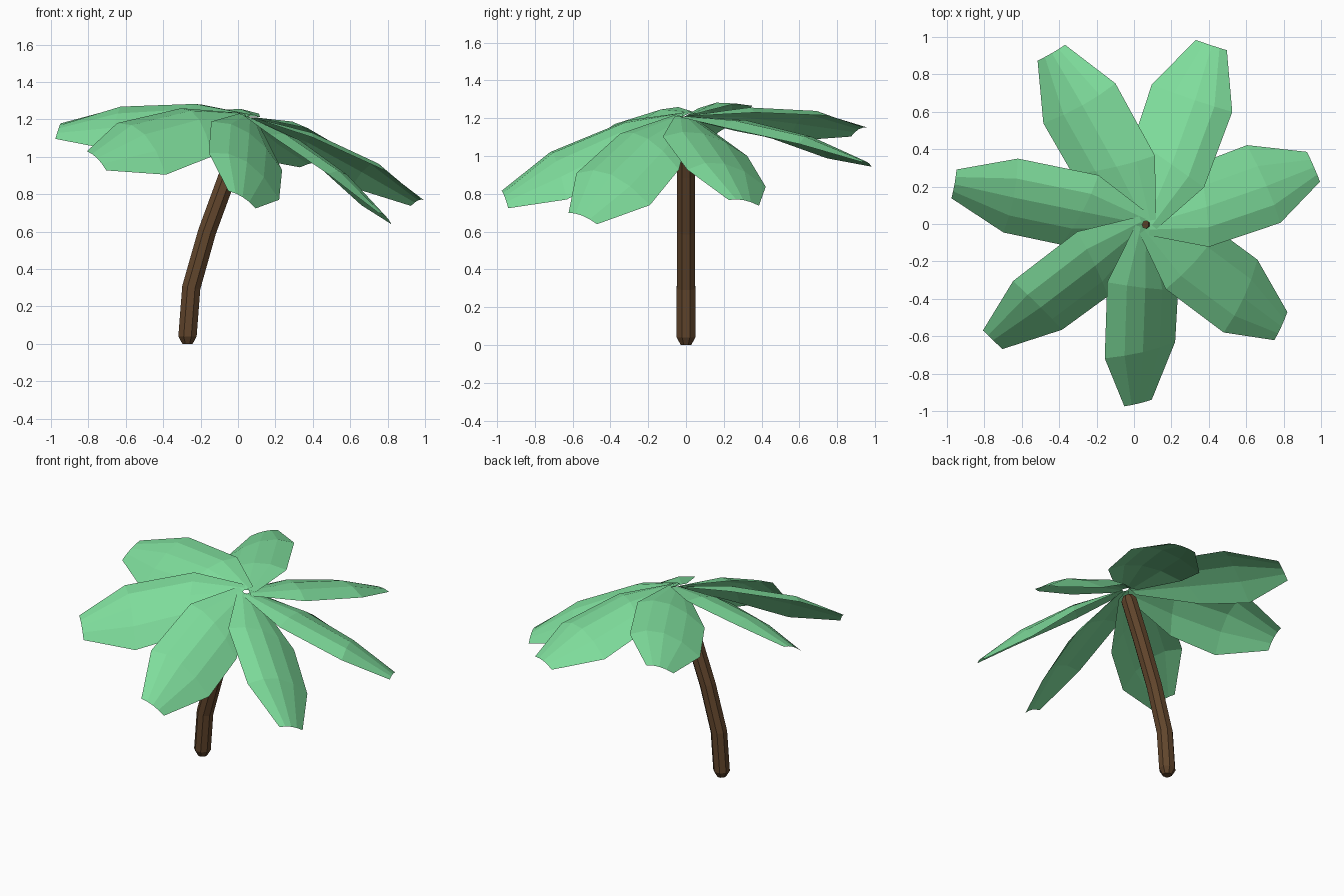
import bpy, bmesh, math
from mathutils import Vector, Matrix

if "Cube" in bpy.data.objects:
    bpy.data.objects.remove(bpy.data.objects["Cube"])


def material(name, color):
    m = bpy.data.materials.new(name)
    m.diffuse_color = (*color, 1)
    m.use_nodes = True
    m.node_tree.nodes["Principled BSDF"].inputs["Base Color"].default_value = m.diffuse_color
    return m


def grid_object(name, rows, mat, closed=False):
    """Flat-shaded mesh from rows of points; closed rows become a capped tube."""
    bm = bmesh.new()
    vr = [[bm.verts.new(p) for p in row] for row in rows]
    n = len(rows[0])
    for a, b in zip(vr, vr[1:]):
        for i in range(n if closed else n - 1):
            j = (i + 1) % n
            bm.faces.new((a[i], a[j], b[j], b[i]))
    if closed:
        bm.faces.new(vr[0][::-1])
        bm.faces.new(vr[-1])
        bmesh.ops.recalc_face_normals(bm, faces=bm.faces)
    else:
        bmesh.ops.recalc_face_normals(bm, faces=bm.faces)
        if sum(f.normal.z for f in bm.faces) < 0:
            bmesh.ops.reverse_faces(bm, faces=bm.faces)
    me = bpy.data.meshes.new(name)
    bm.to_mesh(me)
    bm.free()
    me.materials.append(mat)
    ob = bpy.data.objects.new(name, me)
    bpy.context.collection.objects.link(ob)
    return ob


green = material("leaf_green", (0.21, 0.72, 0.33))
brown = material("bark_brown", (0.12, 0.06, 0.025))

# Trunk: eight-sided tube along a leaning path of (x, z, radius)
path = [(-0.27, 0.0, 0.03), (-0.27, 0.04, 0.053), (-0.25, 0.30, 0.053),
        (-0.165, 0.60, 0.052), (-0.055, 0.90, 0.052), (0.04, 1.14, 0.052),
        (0.052, 1.17, 0.03)]
rows = []
for k, (x, z, r) in enumerate(path):
    if k < 2:
        t = Vector((0, 0, 1))
    else:
        a, b = path[k - 1], path[min(k + 1, len(path) - 1)]
        t = Vector((b[0] - a[0], 0, b[1] - a[1])).normalized()
    side = Vector((t.z, 0, -t.x))
    rows.append([Vector((x, 0, z)) + r * (math.cos(w) * side + math.sin(w) * Vector((0, 1, 0)))
                 for w in [math.tau * (i + 0.5) / 8 for i in range(8)]])
grid_object("trunk", rows, brown, closed=True)

# Leaf outline: high edge, low edge, and how far the middle arches up
leaf = [((0.0, -0.06, 0.03), (0.04, 0.06, -0.01), 0.01),
        ((0.305, -0.213, 0.0), (0.39, 0.207, -0.17), 0.07),
        ((0.731, -0.212, -0.11), (0.686, 0.21, -0.29), 0.08),
        ((1.016, -0.081, -0.253), (0.997, 0.082, -0.318), 0.015)]
leaf_rows = []
for p, q, arch in leaf:
    p, q = Vector(p), Vector(q)
    leaf_rows.append([p.lerp(q, s) + Vector((0.0, 0, arch * 4 * s * (1 - s)))
                      for s in (0, 0.25, 0.5, 0.75, 1)])

# Crown: seven leaves around an axis that leans to the front right
lean = math.radians(326)
crown = (Matrix.Translation((0.06, 0, 1.19)) @ Matrix.Rotation(lean, 4, 'Z')
         @ Matrix.Rotation(math.radians(14), 4, 'Y'))
for k in range(7):
    m = crown @ Matrix.Rotation(math.tau * k / 7 - math.radians(2.7), 4, 'Z')
    grid_object(f"leaf_{k + 1}", [[m @ p for p in row] for row in leaf_rows], green)
